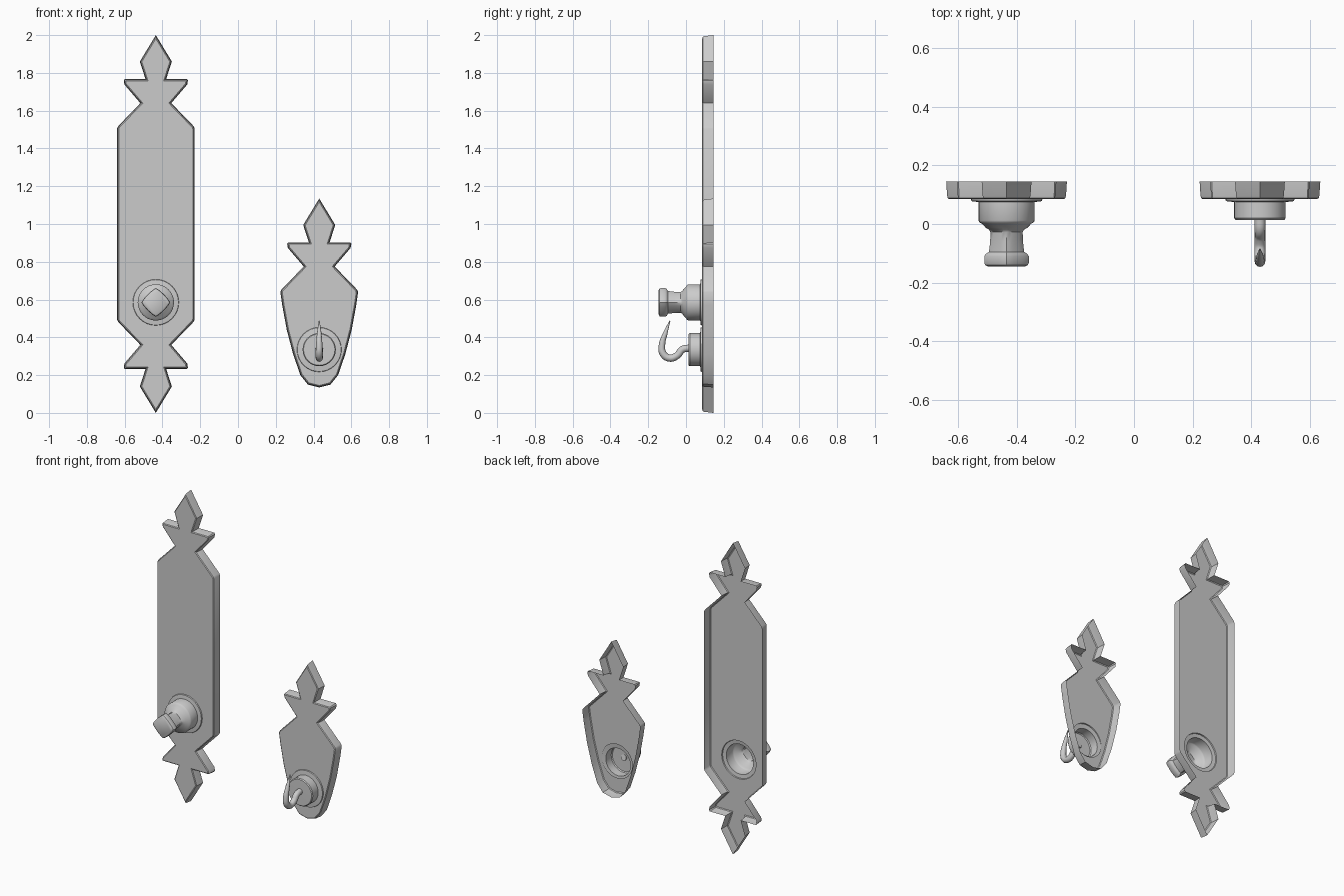
import bpy, bmesh, math
from mathutils import Vector

if "Cube" in bpy.data.objects:
    bpy.data.objects.remove(bpy.data.objects["Cube"])

BACK, FRONT = 0.145, 0.085


def finish(bm, name, angle=35):
    bmesh.ops.remove_doubles(bm, verts=bm.verts, dist=1e-5)
    bmesh.ops.recalc_face_normals(bm, faces=bm.faces)
    me = bpy.data.meshes.new(name)
    bm.to_mesh(me)
    bm.free()
    ob = bpy.data.objects.new(name, me)
    bpy.context.collection.objects.link(ob)
    smooth(ob, angle)
    return ob


def smooth(ob, angle):
    bpy.ops.object.select_all(action='DESELECT')
    ob.select_set(True)
    bpy.context.view_layer.objects.active = ob
    bpy.ops.object.shade_smooth_by_angle(angle=math.radians(angle))


def bridge(bm, a, b):
    n = len(a)
    for i in range(n):
        bm.faces.new((a[i], a[(i + 1) % n], b[(i + 1) % n], b[i]))


def inset(pts, d):
    # mitred inset of a clockwise outline
    out, n = [], len(pts)
    for i in range(n):
        p = Vector(pts[i])
        e1 = (p - Vector(pts[i - 1])).normalized()
        e2 = (Vector(pts[(i + 1) % n]) - p).normalized()
        n1, n2 = Vector((e1.y, -e1.x)), Vector((e2.y, -e2.x))
        m = (n1 + n2).normalized()
        out.append(tuple(p + m * (d / max(0.4, m.dot(n1)))))
    return out


def plate(name, cx, half, hole_z, hole_r):
    # thin pressed shell: front sheet with a hole, side walls, open back
    outline = half + [(-x, z) for x, z in reversed(half) if abs(x) > 1e-6]
    bm = bmesh.new()
    loops = []
    for y, d in ((BACK, 0), (FRONT + 0.012, 0.003), (FRONT + 0.004, 0.005), (FRONT, 0.01)):
        loops.append([bm.verts.new((cx + x, y, z)) for x, z in inset(outline, d)])
    for a, b in zip(loops, loops[1:]):
        bridge(bm, a, b)
    rim = loops[-1]
    edges = [bm.edges.get((rim[i], rim[i - 1])) for i in range(len(rim))]
    circ = [bm.verts.new((cx + hole_r * math.cos(t * math.tau / 32), FRONT,
                          hole_z + hole_r * math.sin(t * math.tau / 32))) for t in range(32)]
    edges += [bm.edges.new((circ[i], circ[i - 1])) for i in range(32)]
    bmesh.ops.triangle_fill(bm, edges=edges, use_beauty=True, use_dissolve=False,
                            normal=(0, -1, 0))
    return finish(bm, name)


def loft(name, cx, cz, rings, cap=True):
    # rings of (y, radius, power): power 2 is round, near 1 is a soft diamond
    bm = bmesh.new()
    prev = None
    for y, r, p in rings:
        cur = []
        for i in range(32):
            t = i * math.tau / 32
            c, s = math.cos(t), math.sin(t)
            k = r / (abs(c) ** p + abs(s) ** p) ** (1 / p)
            cur.append(bm.verts.new((cx + k * c, y, cz + k * s)))
        if prev:
            bridge(bm, prev, cur)
        prev = cur
    if cap:
        bm.faces.new(prev)
    return finish(bm, name)


# finial shared by both plates, measured down from the tip
finial = [(0, 0), (0.085, 0.14), (0.055, 0.232), (0.164, 0.232), (0.17, 0.24),
          (0.166, 0.262), (0.082, 0.36), (0.2, 0.482), (0.206, 0.495)]

# long plate, symmetrical top and bottom
long_half = [(x, 2 - d) for x, d in finial] + [(x, d) for x, d in reversed(finial)]
plate("long_backplate", -0.435, long_half, 0.585, 0.122)

# short plate with a tapering rounded foot
short_half = [(x, 1.135 - d) for x, d in finial] + [
    (0.196, 0.57), (0.172, 0.44), (0.138, 0.31), (0.1, 0.2), (0.06, 0.15), (0, 0.135)]
plate("short_backplate", 0.43, short_half, 0.345, 0.108)

# hollow boss flowing into the square knob
loft("knob", -0.435, 0.585, [
    (FRONT, 0.122, 2), (0.078, 0.12, 2), (0.075, 0.096, 2), (0.012, 0.096, 2),
    (0.005, 0.092, 2), (0.001, 0.084, 2), (-0.012, 0.072, 2), (-0.02, 0.059, 1.7),
    (-0.028, 0.055, 1.35), (-0.06, 0.056, 1.25), (-0.095, 0.06, 1.2),
    (-0.102, 0.071, 1.2), (-0.11, 0.076, 1.2), (-0.132, 0.076, 1.2),
    (-0.14, 0.073, 1.2), (-0.145, 0.064, 1.2)])

# round boss of the hook
loft("hook_boss", 0.43, 0.335, [
    (FRONT, 0.118, 2), (0.078, 0.116, 2), (0.075, 0.088, 2),
    (0.02, 0.088, 2), (0.014, 0.083, 2), (0.013, 0.019, 2)])

# tapered hook swept along a curve
cu = bpy.data.curves.new("hook", 'CURVE')
cu.dimensions = '3D'
cu.bevel_depth = 0.019
cu.bevel_resolution = 4
cu.resolution_u = 6
cu.use_fill_caps = True
path = [(0.02, 0.343, 1), (-0.018, 0.336, 1), (-0.048, 0.303, 1), (-0.088, 0.29, 1),
        (-0.122, 0.315, 1), (-0.127, 0.36, 0.9), (-0.11, 0.42, 0.65), (-0.085, 0.488, 0.12)]
sp = cu.splines.new('BEZIER')
sp.bezier_points.add(len(path) - 1)
for bp, (y, z, r) in zip(sp.bezier_points, path):
    bp.co = (0.43, y, z)
    bp.radius = r
    bp.handle_left_type = bp.handle_right_type = 'AUTO'
hook = bpy.data.objects.new("hook", cu)
bpy.context.collection.objects.link(hook)
bpy.ops.object.select_all(action='DESELECT')
hook.select_set(True)
bpy.context.view_layer.objects.active = hook
bpy.ops.object.convert(target='MESH')
smooth(bpy.context.object, 40)
